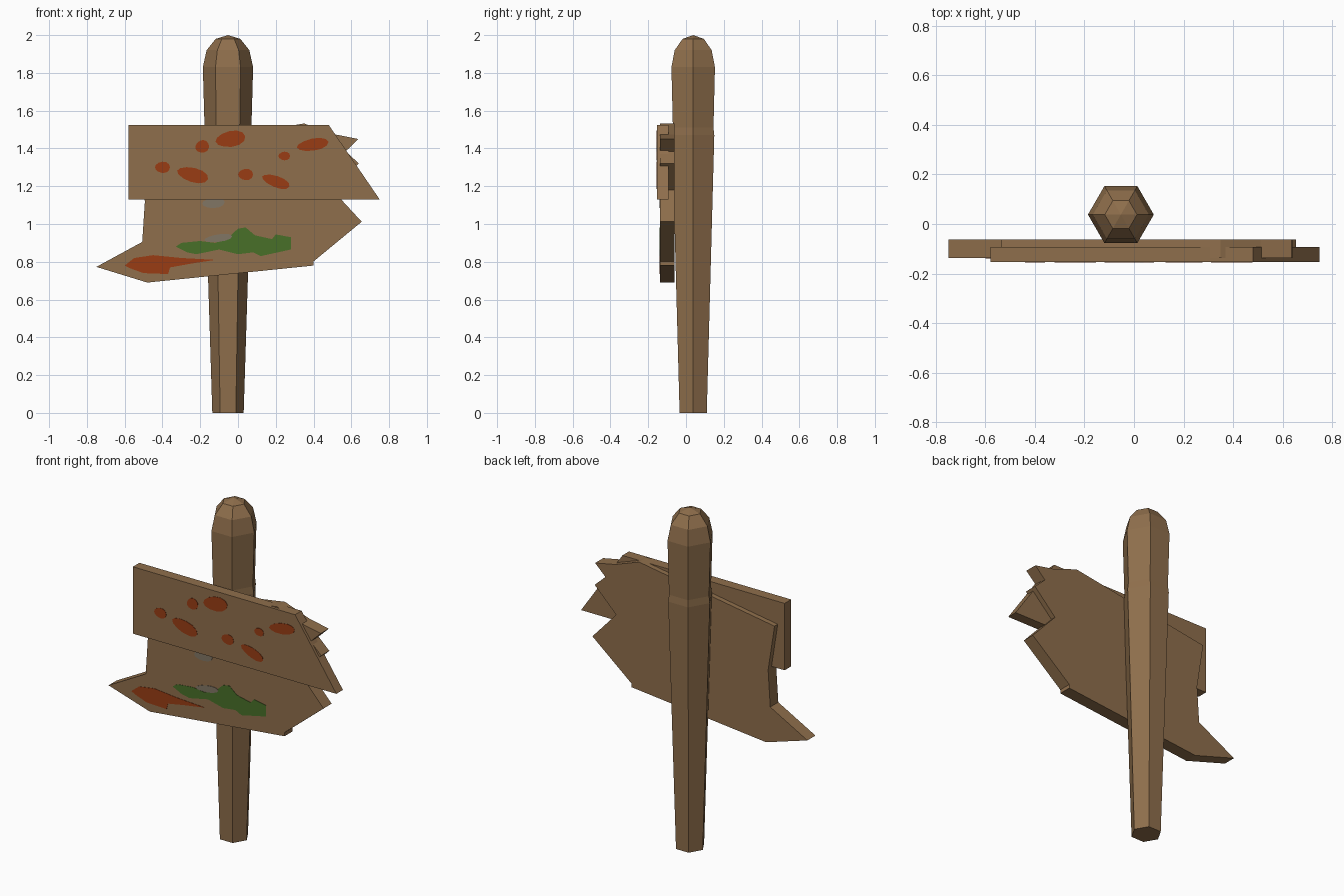
import bpy, bmesh, math

if "Cube" in bpy.data.objects:
    bpy.data.objects.remove(bpy.data.objects["Cube"])


def material(name, rgb):
    m = bpy.data.materials.new(name)
    m.diffuse_color = (*rgb, 1)
    m.use_nodes = True
    m.node_tree.nodes["Principled BSDF"].inputs["Base Color"].default_value = m.diffuse_color
    return m


WOOD = material("brown_wood", (0.275, 0.158, 0.072))
ORANGE = material("rust_orange_paint", (0.32, 0.046, 0.007))
GREEN = material("green_paint", (0.066, 0.16, 0.022))
GREY = material("grey_paint", (0.22, 0.18, 0.13))


def finish(bm, name, mat):
    bmesh.ops.recalc_face_normals(bm, faces=bm.faces[:])
    me = bpy.data.meshes.new(name)
    bm.to_mesh(me)
    bm.free()
    me.materials.append(mat)
    ob = bpy.data.objects.new(name, me)
    bpy.context.collection.objects.link(ob)
    return ob


def plate(name, outline, y_front, y_back, mat):
    """Extrude an x/z outline along y."""
    bm = bmesh.new()
    face = bm.faces.new([bm.verts.new((x, y_front, z)) for x, z in outline])
    new = bmesh.ops.extrude_face_region(bm, geom=[face])["geom"]
    for v in new:
        if isinstance(v, bmesh.types.BMVert):
            v.co.y = y_back
    bmesh.ops.triangulate(bm, faces=[f for f in bm.faces if len(f.verts) > 4])
    return finish(bm, name, mat)


def blob(name, x, z, rx, rz, tilt, y, mat):
    """Slightly uneven painted spot on a board front."""
    c, s = math.cos(math.radians(tilt)), math.sin(math.radians(tilt))
    pts = []
    for i in range(12):
        a = math.tau * i / 12
        u = rx * math.cos(a)
        v = rz * math.sin(a) * (1 + 0.12 * math.cos(a))
        pts.append((x + u * c - v * s, z + u * s + v * c))
    return plate(name, pts, y - 0.002, y + 0.001, mat)


# Post: hexagonal, widening upward, rounded off at the top
bm = bmesh.new()
rings = []
for r, z in [(0.083, 0), (0.129, 1.47), (0.124, 1.51), (0.133, 1.83),
             (0.113, 1.92), (0.065, 1.98)]:
    rings.append([bm.verts.new((-0.053 + r * math.cos(math.tau * i / 6),
                                0.038 + r * math.sin(math.tau * i / 6), z))
                  for i in range(6)])
for a, b in zip(rings, rings[1:]):
    for i in range(6):
        j = (i + 1) % 6
        bm.faces.new((a[i], a[j], b[j], b[i]))
apex = bm.verts.new((-0.053, 0.038, 2.0))
for i in range(6):
    bm.faces.new((rings[-1][i], rings[-1][(i + 1) % 6], apex))
bm.faces.new(rings[0])
finish(bm, "post", WOOD)

# Upper board with slanted right end
plate("upper_board", [(-0.58, 1.13), (0.75, 1.13), (0.48, 1.525), (-0.58, 1.525)],
      -0.153, -0.092, WOOD)

# Lower board with broken, jagged ends
plate("lower_board",
      [(-0.75, 0.773), (-0.48, 0.69), (0.40, 0.78), (0.40, 0.802), (0.655, 1.012),
       (0.50, 1.18), (0.64, 1.32), (0.57, 1.385), (0.637, 1.45), (0.51, 1.475),
       (0.35, 1.532), (-0.535, 1.39), (-0.493, 1.12), (-0.507, 0.905)],
      -0.137, -0.062, WOOD)

# Orange spots on the upper board
for i, s in enumerate([(-0.40, 1.30, .04, .03, 0), (-0.24, 1.26, .085, .038, -15),
                       (-0.19, 1.41, .037, .033, 20), (-0.04, 1.45, .08, .042, 10),
                       (0.04, 1.262, .04, .03, 0), (0.245, 1.36, .031, .023, 0),
                       (0.20, 1.225, .077, .03, -20), (0.395, 1.42, .085, .032, 10)]):
    blob(f"orange_spot_{i + 1}", *s, -0.153, ORANGE)

# Paint streaks on the lower board
plate("green_streak",
      [(-.33, .88), (-.30, .90), (-.2, .91), (-.12, .90), (-.05, .93), (0, .975),
       (.04, .982), (.09, .94), (.18, .92), (.2, .945), (.28, .93), (.28, .865),
       (.12, .83), (.08, .85), (0, .84), (-.1, .865), (-.22, .84), (-.27, .85)],
      -0.139, -0.136, GREEN)
plate("orange_streak",
      [(-.6, .78), (-.55, .82), (-.45, .835), (-.3, .82), (-.12, .81), (-.25, .79),
       (-.36, .77), (-.37, .735), (-.5, .74), (-.57, .765)],
      -0.139, -0.136, ORANGE)
blob("grey_smear_low", -0.105, 0.925, .075, .02, 8, -0.1385, GREY)
blob("grey_smear_high", -0.13, 1.112, .06, .028, 5, -0.137, GREY)
